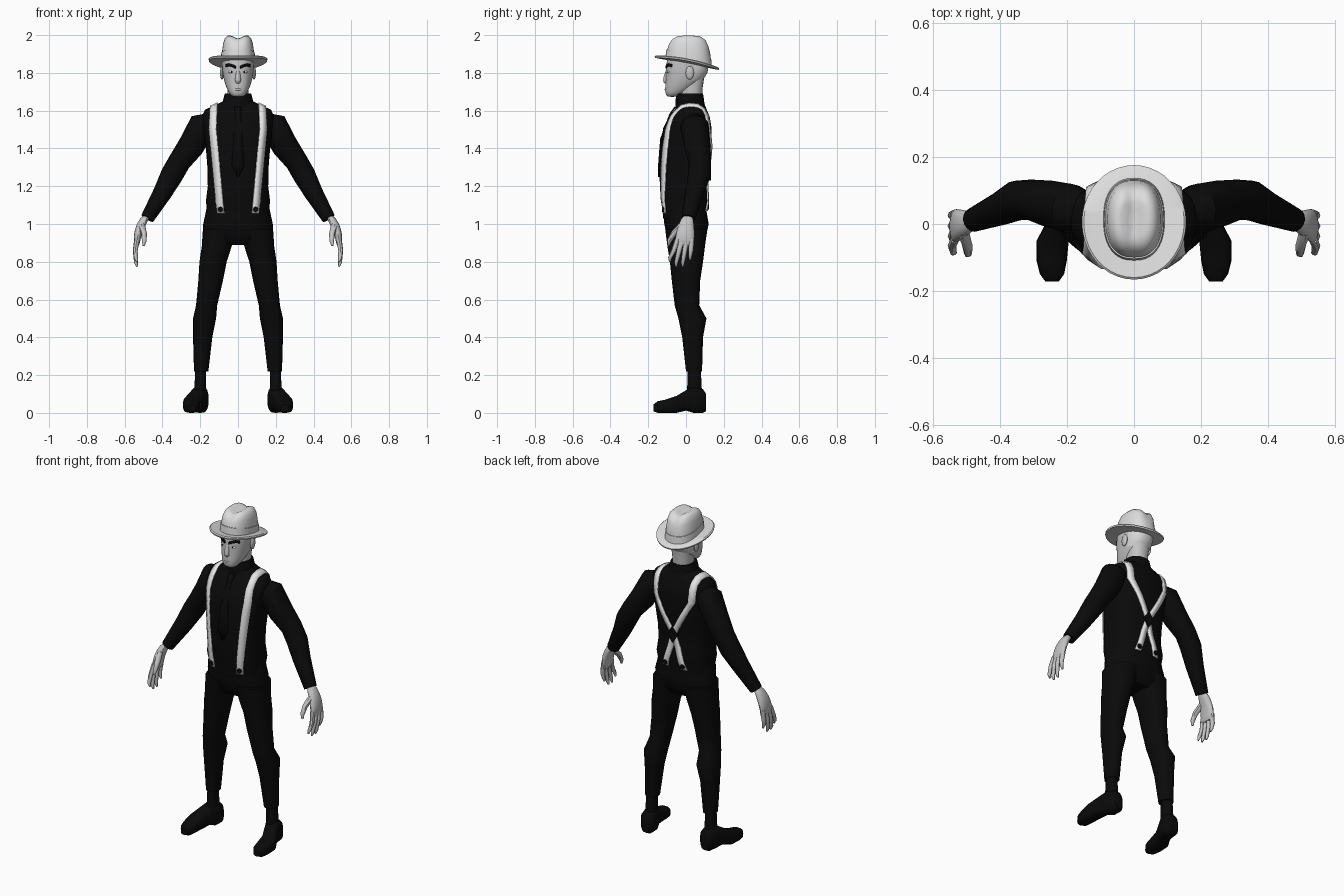
import bpy, bmesh
from math import cos, sin, pi, radians, exp
from mathutils import Vector, Matrix
from mathutils.bvhtree import BVHTree

default = bpy.data.objects.get("Cube")
if default:
    bpy.data.objects.remove(default, do_unlink=True)

parts = []


def material(name, red, green, blue):
    mat = bpy.data.materials.new(name)
    mat.use_nodes = True
    colour = (red, green, blue, 1)
    mat.diffuse_color = colour
    shader = mat.node_tree.nodes["Principled BSDF"]
    shader.inputs["Base Color"].default_value = colour
    shader.inputs["Roughness"].default_value = .8
    return mat


black = material("black cloth", .003, .003, .003)
skin = material("pale grey skin", .55, .55, .55)
hair = material("light grey hair", .68, .68, .68)
felt = material("off white felt", .72, .72, .72)
white = material("white strap", .8, .8, .8)


def finish(name, bm, mat, mirror=False, smooth_level=0, thickness=0):
    """Turn a bmesh into a named object with its modifiers."""
    bmesh.ops.recalc_face_normals(bm, faces=bm.faces)
    mesh = bpy.data.meshes.new(name)
    bm.to_mesh(mesh)
    bm.free()
    mesh.materials.append(mat)
    obj = bpy.data.objects.new(name, mesh)
    bpy.context.collection.objects.link(obj)
    if thickness:
        solid = obj.modifiers.new("thickness", 'SOLIDIFY')
        solid.thickness = thickness
        solid.offset = 0
    if mirror:
        obj.modifiers.new("mirror", 'MIRROR').use_mirror_merge = False
    if smooth_level:
        sub = obj.modifiers.new("smooth", 'SUBSURF')
        sub.levels = sub.render_levels = smooth_level
    parts.append(obj)
    return obj


def skin_rings(rings):
    """Bridge equal closed rings of points and cap both ends."""
    bm = bmesh.new()
    loops = [[bm.verts.new(p) for p in ring] for ring in rings]
    for low, high in zip(loops, loops[1:]):
        for i in range(len(low)):
            j = (i + 1) % len(low)
            bm.faces.new((low[i], low[j], high[j], high[i]))
    bm.faces.new(loops[0])
    bm.faces.new(loops[-1])
    return bm


def loft(name, sections, mat, sides=20, power=2.3, along='z', warp=None, **options):
    """Sections: height, centre x, half width, depth start, depth end."""
    def bend(value):
        return (1 if value > 0 else -1) * abs(value) ** (2 / power)
    rings = []
    for height, cx, half, start, end in sections:
        ring = []
        for k in range(sides):
            angle = 2 * pi * k / sides
            x = cx + half * bend(cos(angle))
            depth = (start + end) / 2 + (end - start) / 2 * bend(sin(angle))
            point = Vector((x, depth, height) if along == 'z' else (x, height, depth))
            ring.append(warp(point) if warp else point)
        rings.append(ring)
    return finish(name, skin_rings(rings), mat, **options)


def tube(name, path, mat, sides=12, **options):
    """Round limb through points of x, y, z, radius."""
    points = [Vector(p[:3]) for p in path]
    rings = []
    for i, centre in enumerate(points):
        tangent = points[min(i + 1, len(points) - 1)] - points[max(i - 1, 0)]
        side = tangent.cross(Vector((0, 1, 0))).normalized()
        other = tangent.cross(side).normalized()
        rings.append([centre + path[i][3] * (side * cos(2 * pi * k / sides) + other * sin(2 * pi * k / sides))
                      for k in range(sides)])
    return finish(name, skin_rings(rings), mat, **options)


def ribbon(name, pairs, mat, thickness=.008, **options):
    """Thin strip between pairs of points."""
    bm = bmesh.new()
    rows = [[bm.verts.new(p) for p in pair] for pair in pairs]
    for a, b in zip(rows, rows[1:]):
        bm.faces.new((a[0], a[1], b[1], b[0]))
    return finish(name, bm, mat, thickness=thickness, **options)


def ball(name, centre, size, mat, **options):
    bm = bmesh.new()
    bmesh.ops.create_uvsphere(bm, u_segments=12, v_segments=8, radius=1,
                              matrix=Matrix.Translation(centre) @ Matrix.Diagonal((*size, 1)))
    return finish(name, bm, mat, **options)


def tree(obj):
    mesh = obj.data
    return BVHTree.FromPolygons([v.co for v in mesh.vertices],
                                [list(p.vertices) for p in mesh.polygons], epsilon=.0001)


def surface(bvh, x, z, angle=0, gap=.004):
    """Point just outside a body, seen from the front (0) to the back (pi)."""
    out = Vector((0, -cos(angle), sin(angle)))
    hit = bvh.ray_cast(Vector((x, .02, z)) + out, -out)[0]
    return hit + out * gap


# Clothed trunk, collar and trousers
torso = loft("torso", [
    (1.03, 0, .168, -.122, .113), (1.08, 0, .165, -.123, .108), (1.12, 0, .17, -.133, .118),
    (1.2, 0, .16, -.138, .11), (1.3, 0, .162, -.142, .12), (1.4, 0, .17, -.138, .135),
    (1.51, 0, .185, -.12, .135), (1.57, 0, .19, -.09, .125), (1.605, 0, .175, -.06, .11),
    (1.63, 0, .12, -.05, .1), (1.65, 0, .08, -.045, .09)], black, sides=28, power=2.6)
loft("collar", [(1.62, 0, .088, -.055, .1), (1.66, 0, .078, -.055, .095), (1.69, 0, .07, -.05, .09)], black)
loft("trouser_seat", [(.89, 0, .12, -.07, .07), (.93, 0, .185, -.1, .105),
                      (1.0, 0, .184, -.115, .12), (1.1, 0, .163, -.12, .103)], black)
loft("trouser_legs", [
    (.22, .195, .038, 0, .085), (.4, .187, .051, -.02, .09), (.5, .177, .061, -.04, .108),
    (.57, .166, .056, -.06, .07), (.7, .145, .065, -.075, .075), (.8, .132, .072, -.085, .09),
    (.88, .113, .079, -.098, .1), (.97, .1, .086, -.11, .113)], black, mirror=True)
loft("ankles", [(.1, .2, .032, .005, .085), (.24, .198, .028, .01, .078)], black, mirror=True)
loft("shoes", [
    (.107, .2, .025, .01, .1), (.09, .2, .042, 0, .125), (.04, .203, .047, 0, .14),
    (0, .22, .045, .012, .12), (-.05, .243, .048, 0, .09), (-.11, .246, .045, 0, .07),
    (-.15, .245, .036, 0, .062), (-.172, .245, .02, .008, .045)],
    black, along='y', power=3, mirror=True)

# Sleeves and hands
tube("sleeves", [
    (.13, .04, 1.54, .052), (.19, .045, 1.52, .075), (.25, .06, 1.41, .07), (.31, .073, 1.33, .06),
    (.35, .07, 1.26, .06), (.4, .045, 1.165, .05), (.48, .012, 1.03, .036)], black, sides=16, mirror=True)
loft("palms", [
    (.88, .536, .012, -.055, .038), (.91, .535, .018, -.06, .045), (.95, .53, .022, -.055, .048),
    (1.0, .512, .027, -.04, .043), (1.05, .482, .024, -.018, .038)],
    skin, sides=12, mirror=True, smooth_level=1)
for finger, root, tip, low in (("index", -.045, -.085, .8), ("middle", -.02, -.052, .775),
                               ("ring", .005, -.017, .775), ("little", .03, .022, .81)):
    middle = (root + tip) / 2
    tube(finger + "_fingers", [(.535, root, .92, .014), (.544, middle, .86, .013),
                               (.54, tip, low + .02, .01), (.534, tip, low, .005)],
         skin, sides=8, mirror=True)
tube("thumbs", [(.51, -.025, .99, .018), (.498, -.065, .95, .016),
                (.496, -.088, .91, .012), (.5, -.093, .885, .006)], skin, sides=8, mirror=True)

# Head and neck
loft("neck", [(1.62, 0, .058, -.035, .085), (1.72, 0, .056, -.035, .088), (1.8, 0, .06, -.03, .1)], skin)
head = loft("head", [
    (1.672, 0, .03, -.1, -.05), (1.69, 0, .046, -.11, -.01), (1.72, 0, .062, -.112, .04),
    (1.76, 0, .075, -.108, .09), (1.8, 0, .083, -.108, .118), (1.84, 0, .086, -.106, .122),
    (1.88, 0, .085, -.1, .11), (1.92, 0, .07, -.08, .09)], skin, smooth_level=1)
head.data.materials.append(hair)
for face in head.data.polygons:
    if face.center.y > .05 and face.center.z > 1.74:
        face.material_index = 1
face_tree = tree(head)
tube("nose", [(0, -.093, 1.83, .009), (0, -.102, 1.79, .013), (0, -.108, 1.758, .018),
              (0, -.102, 1.742, .01)], skin, smooth_level=1)
ball("lips", (0, -.1, 1.712), (.026, .013, .008), skin)
ball("ears", (.085, .02, 1.8), (.01, .022, .036), skin, mirror=True)
ball("eyes", (.034, -.091, 1.805), (.016, .01, .008), white, mirror=True)
ball("pupils", (.034, -.099, 1.805), (.005, .003, .005), black, mirror=True)
ribbon("eyebrows", [(surface(face_tree, x, z + .009, gap=0), surface(face_tree, x, z - .006, gap=0))
                    for x, z in ((.012, 1.828), (.03, 1.836), (.048, 1.841), (.064, 1.836))],
       black, mirror=True)


# Hat, tilted back, with a pinched crown
def tilt(point):
    point.z -= .19 * point.y
    return point


def crease(point):
    if point.z > 1.95:
        point.z -= .018 * exp(-(point.x / .028) ** 2)
    point.z -= .19 * point.y * max(0, min(1, (1.99 - point.z) / .12))
    return point


def curl(point):
    point.z += .7 * point.x ** 2
    return tilt(point)


loft("hat_brim", [(1.849, 0, .08, -.09, .12), (1.848, 0, .154, -.164, .174), (1.856, 0, .156, -.166, .176),
                  (1.862, 0, .15, -.16, .17), (1.862, 0, .08, -.09, .12)],
     felt, sides=40, power=2, warp=curl)
loft("hat_crown", [
    (1.855, 0, .089, -.106, .134), (1.91, 0, .085, -.1, .13), (1.955, 0, .079, -.092, .122),
    (1.982, 0, .07, -.078, .108), (1.997, 0, .055, -.058, .085), (2.0, 0, .04, -.04, .065),
    (1.999, 0, .02, -.02, .045), (1.998, 0, .006, -.005, .03)], felt, sides=40, power=2.4, warp=crease)
loft("hat_band", [(1.86, 0, .092, -.109, .137), (1.905, 0, .089, -.104, .133)],
     felt, sides=40, power=2.4, warp=tilt)

# Braces laid over the trunk, crossing at the back
body = tree(torso)
stations = []
steps = 10
for i in range(steps + 1):
    t = i / steps
    stations.append((.092 + .042 * t, 1.055 + .445 * t, 0))
for i in range(1, steps):
    t = i / steps
    stations.append((.134 - .014 * t, 1.5, pi * t))
for i in range(steps + 1):
    z = 1.5 - .43 * i / steps
    x = (z - 1.28) * (.55 if z > 1.28 else .3)
    stations.append((x, z, pi))
ribbon("braces", [(surface(body, x - .019, z, a), surface(body, x + .019, z, a)) for x, z, a in stations],
       white, mirror=True)


def stud(name, x, z, angle, radius, segments, stretch=1, mirror=False):
    """Flat black disc or diamond set on the trunk."""
    bm = bmesh.new()
    place = Matrix.Translation(surface(body, x, z, angle, .008)) @ Matrix.Diagonal((1, 1, stretch, 1))
    bmesh.ops.create_cone(bm, cap_ends=True, segments=segments, radius1=radius, radius2=radius,
                          depth=.012, matrix=place @ Matrix.Rotation(pi / 2, 4, 'X'))
    finish(name, bm, black, mirror=mirror)


stud("front_clips", .093, 1.078, 0, .014, 12, mirror=True)
stud("back_clips", .058, 1.092, pi, .014, 12, mirror=True)
stud("back_patch", .001, 1.28, pi, .034, 4, stretch=1.5)

# Necktie
ribbon("necktie", [(surface(body, -w, z), surface(body, w, z))
                   for z, w in ((1.62, .02), (1.58, .014), (1.45, .024), (1.31, .034), (1.25, .004))], black)

# Smooth shading that keeps hard edges
bpy.ops.object.select_all(action='DESELECT')
for obj in parts:
    obj.select_set(True)
bpy.context.view_layer.objects.active = torso
bpy.ops.object.shade_smooth_by_angle(angle=radians(45))
